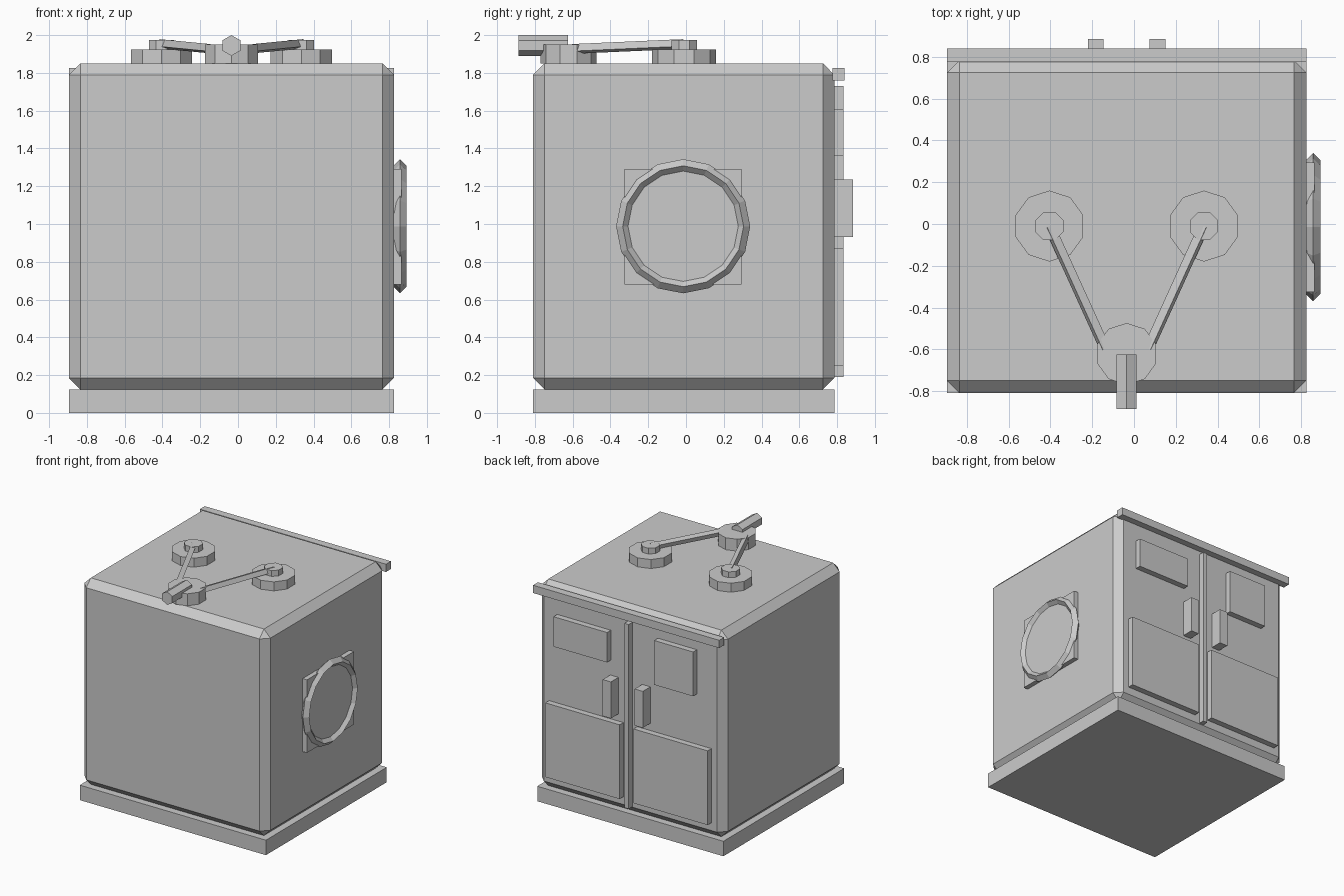
import bpy
import math
from mathutils import Matrix, Vector

if "Cube" in bpy.data.objects:
    bpy.data.objects.remove(bpy.data.objects["Cube"], do_unlink=True)

GREY = (0.6, 0.6, 0.6, 1.0)
grey = bpy.data.materials.new("plain_grey")
grey.use_nodes = True
grey.diffuse_color = GREY
grey.node_tree.nodes["Principled BSDF"].inputs["Base Color"].default_value = GREY

MID_X = -0.035           # centre line of the cabinet
BACK_Y = 0.785           # plane of the back wall
LEFT_X = 0.825           # plane of the wall with the round window
ROOF_Z = 1.85


def finish(name):
    ob = bpy.context.object
    ob.name = name
    ob.data.name = name
    ob.data.materials.append(grey)
    return ob


def box(name, x, y, z):
    """Box from three (low, high) ranges."""
    spans = (x, y, z)
    bpy.ops.mesh.primitive_cube_add(size=1, location=[sum(s) / 2 for s in spans])
    ob = finish(name)
    ob.data.transform(Matrix.Diagonal([s[1] - s[0] for s in spans] + [1]))
    return ob


def prism(name, sides, radius, depth, centre, rotation=(0, 0, 0)):
    bpy.ops.mesh.primitive_cylinder_add(vertices=sides, radius=radius, depth=depth,
                                        location=centre, rotation=rotation)
    return finish(name)


def back_plate(name, x, z, thick=0.05):
    """Raised plate on the back wall; x is measured from the centre line."""
    low, high = sorted(MID_X + v for v in x)
    return box(name, (low, high), (BACK_Y - 0.01, BACK_Y + thick), z)


# Plinth and chamfered cabinet
width, depth = (-0.895, LEFT_X), (-0.81, BACK_Y)
box("base", width, depth, (0, 0.125))
body = box("body", width, depth, (0.125, ROOF_Z))
bevel = body.modifiers.new("chamfer", "BEVEL")
bevel.width = 0.06
bevel.segments = 1

# Back wall: rain rail, centre strip, doors with panels, handles and windows
box("rain_rail", width, (BACK_Y - 0.01, 0.84), (1.76, 1.825))
back_plate("door_strip", (-0.02, 0.02), (0.19, 1.73))
for side, s in (("left", 1), ("right", -1)):
    back_plate(side + "_lower_panel", (s * 0.064, s * 0.75), (0.25, 0.87))
    back_plate(side + "_door_handle", (s * 0.11, s * 0.185), (0.93, 1.235), 0.1)
back_plate("left_door_window", (0.18, 0.675), (1.36, 1.61))
back_plate("right_door_window", (-0.255, -0.615), (1.29, 1.66))

# Round window: square plate with a faceted ring
box("round_window_plate", (LEFT_X - 0.01, 0.865), (-0.325, 0.295), (0.68, 1.29))
bpy.ops.mesh.primitive_torus_add(major_segments=16, minor_segments=4,
                                 major_radius=0.32, minor_radius=0.035,
                                 location=(0.858, -0.015, 0.988),
                                 rotation=(0, math.pi / 2, 0))
finish("round_window_ring")

# Roof: a hub, cap and slanted arm on each side
for side, s in (("left", 1), ("right", -1)):
    x = MID_X + s * 0.37
    prism(side + "_hub", 10, 0.17, 0.075, (x, -0.01, ROOF_Z + 0.0375))
    prism(side + "_cap", 8, 0.073, 0.053, (x, -0.01, 1.947), (0, 0, math.pi / 8))

    start = Vector((x, -0.01, 1.953))
    end = Vector((MID_X + s * 0.103, -0.597, 1.927))
    along = (end - start).normalized()
    outward = Vector((0, 0, 1)).cross(along).normalized()
    if outward.x * s < 0:
        outward.negate()
    up = outward.cross(along)
    if up.z < 0:
        up.negate()
    tilt = math.radians(20)      # rolled so the outer face looks slightly up
    face_out = outward * math.cos(tilt) + up * math.sin(tilt)
    face_up = along.cross(face_out)
    turn = Matrix((face_out, face_up, along)).transposed().to_4x4()
    length = (end - start).length
    arm = box(side + "_arm", (-0.02, 0.02), (-0.02, 0.02), (-length / 2, length / 2))
    arm.matrix_world = Matrix.Translation((start + end) / 2) @ turn

# Front hub with its hexagonal spout
prism("front_hub", 10, 0.148, 0.1, (MID_X, -0.622, ROOF_Z + 0.05))
prism("spout", 6, 0.055, 0.26, (MID_X, -0.756, 1.945), (math.pi / 2, 0, 0))
